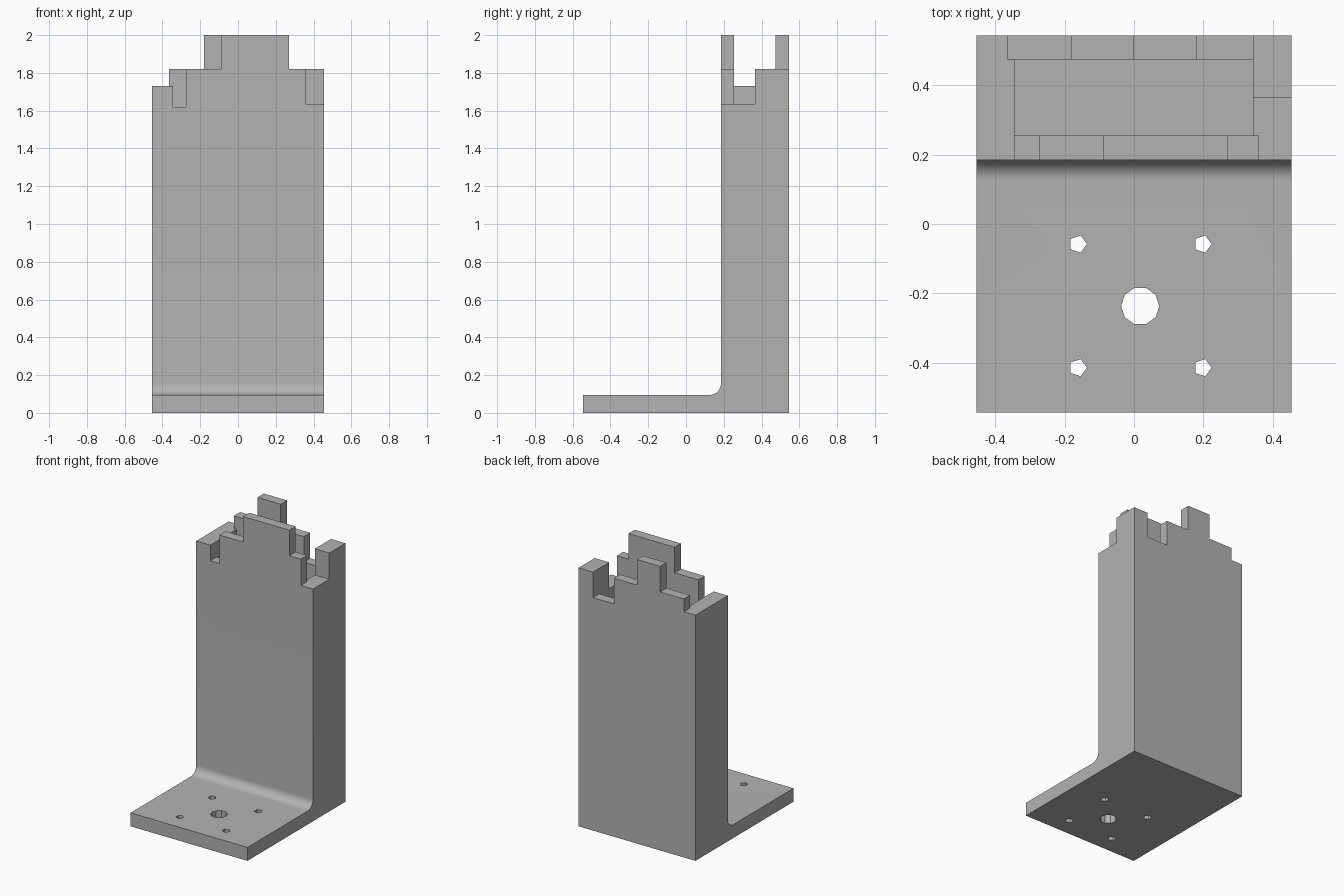
import bpy, bmesh
from math import sin, cos, pi

cube = bpy.data.objects.get("Cube")
if cube:
    bpy.data.objects.remove(cube)

grey = bpy.data.materials.new("plain grey")
grey.use_nodes = True
colour = (0.45, 0.45, 0.45, 1)
grey.diffuse_color = colour
grey.node_tree.nodes["Principled BSDF"].inputs["Base Color"].default_value = colour

HALF, FRONT, BACK = 0.455, 0.185, 0.545     # tower width and depth limits
PLATE, FILLET = 0.095, 0.06
IN_L, IN_R, IN_F, IN_B = -0.345, 0.343, 0.255, 0.475   # inner faces of the walls
OUT, ABOVE = 0.7, 2.2                       # cutter overshoot


def extrude(name, points, offset):
    """Solid made by sweeping a closed outline along an offset."""
    bm = bmesh.new()
    face = bm.faces.new([bm.verts.new(p) for p in points])
    swept = bmesh.ops.extrude_face_region(bm, geom=[face])["geom"]
    bmesh.ops.translate(bm, vec=offset,
                        verts=[v for v in swept if isinstance(v, bmesh.types.BMVert)])
    bmesh.ops.recalc_face_normals(bm, faces=bm.faces)
    mesh = bpy.data.meshes.new(name)
    bm.to_mesh(mesh)
    bm.free()
    obj = bpy.data.objects.new(name, mesh)
    bpy.context.collection.objects.link(obj)
    mesh.materials.append(grey)
    return obj


def cut(body, cutter):
    cutter.hide_render = True
    mod = body.modifiers.new("cut", "BOOLEAN")
    mod.operation, mod.solver, mod.object = "DIFFERENCE", "EXACT", cutter
    bpy.context.view_layer.objects.active = body
    bpy.ops.object.modifier_apply(modifier=mod.name)
    bpy.data.objects.remove(cutter)


def cut_down(body, x0, x1, y0, y1, z):
    """Lower a rectangle of the top to height z."""
    outline = [(x0, y0, z), (x1, y0, z), (x1, y1, z), (x0, y1, z)]
    cut(body, extrude("cutter", outline, (0, 0, ABOVE - z)))


def drill(body, x, y, radius, sides):
    ring = [(x + radius * cos(2 * pi * i / sides), y + radius * sin(2 * pi * i / sides), -0.1)
            for i in range(sides)]
    cut(body, extrude("cutter", ring, (0, 0, 0.4)))


# L-shaped side profile with a rounded inner corner
profile = [(-BACK, 0), (BACK, 0), (BACK, 2), (FRONT, 2)]
for i in range(13):
    a = i / 12 * pi / 2
    profile.append((FRONT - FILLET + FILLET * cos(a), PLATE + FILLET - FILLET * sin(a)))
profile.append((-BACK, PLATE))
body = extrude("tower_with_base_plate", [(-HALF, y, z) for y, z in profile], (2 * HALF, 0, 0))

# Hollow inside
cut_down(body, IN_L, IN_R, IN_F, IN_B, PLATE)

# Stepped front wall
for x0, x1, z in ((IN_L, -0.275, 1.62), (-0.275, -0.09, 1.82),
                  (0.27, 0.36, 1.82), (0.36, OUT, 1.635)):
    cut_down(body, x0, x1, 0.1, IN_F, z)

# Stepped back wall
for x0, x1, z in ((-OUT, -0.365, 1.73), (-0.365, -0.18, 1.82),
                  (0, 0.18, 1.82), (0.18, IN_R, 1.64)):
    cut_down(body, x0, x1, IN_B, OUT, z)

# Side walls
cut_down(body, -OUT, IN_L, 0.1, IN_B, 1.73)
cut_down(body, IN_R, OUT, IN_F, 0.365, 1.635)
cut_down(body, IN_R, OUT, 0.365, OUT, 1.82)

# Mounting holes around the central hole
drill(body, 0.018, -0.237, 0.055, 10)
for x in (-0.162, 0.198):
    for y in (-0.058, -0.415):
        drill(body, x, y, 0.026, 5)

# Smooth fillet, crisp edges
bpy.ops.object.select_all(action="DESELECT")
body.select_set(True)
bpy.context.view_layer.objects.active = body
bpy.ops.object.shade_smooth_by_angle(angle=pi / 6)
